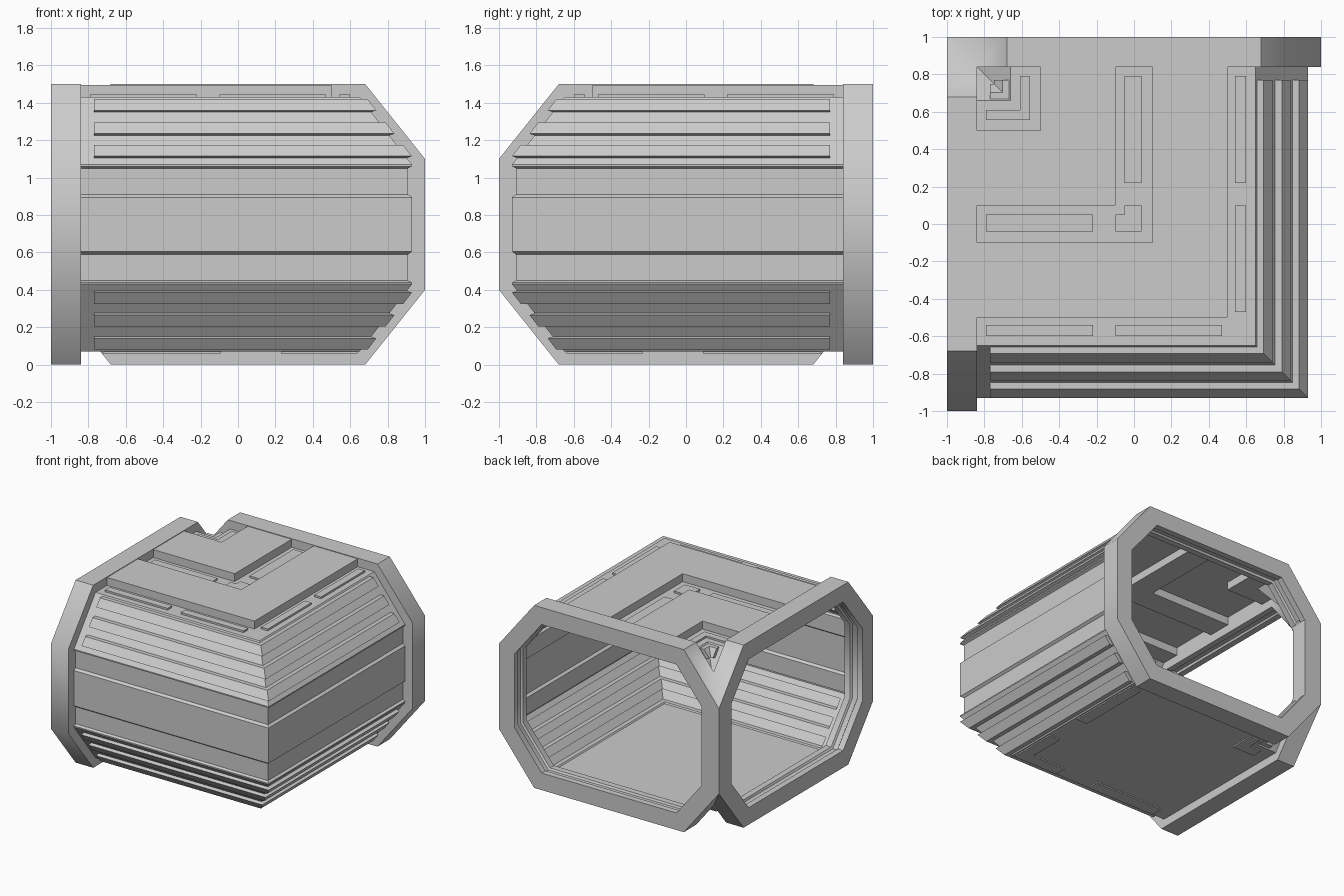
import bpy, bmesh, math

if "Cube" in bpy.data.objects:
    bpy.data.objects.remove(bpy.data.objects["Cube"])


def make_object(name, faces, smooth=None):
    """Build one welded mesh from a list of face point lists."""
    bm = bmesh.new()
    for f in faces:
        bm.faces.new([bm.verts.new(p) for p in f])
    bmesh.ops.remove_doubles(bm, verts=bm.verts, dist=0.0002)
    bmesh.ops.recalc_face_normals(bm, faces=bm.faces)
    me = bpy.data.meshes.new(name)
    bm.to_mesh(me)
    bm.free()
    ob = bpy.data.objects.new(name, me)
    bpy.context.collection.objects.link(ob)
    if smooth:
        bpy.ops.object.select_all(action='DESELECT')
        ob.select_set(True)
        bpy.context.view_layer.objects.active = ob
        bpy.ops.object.shade_smooth_by_angle(angle=math.radians(smooth))
    return ob


def flip(p):
    """Reflect across the corridor's diagonal."""
    return (-p[1], -p[0], p[2])


def both(faces):
    return faces + [[flip(p) for p in f][::-1] for f in faces]


def sweep(profile, start, end=None):
    """Carry a (d, z) profile along the bend; end=None runs to the mitre."""
    out = []
    for (d0, z0), (d1, z1) in zip(profile, profile[1:]):
        e0, e1 = (d0, d1) if end is None else (end, end)
        out.append([(start, -d0, z0), (e0, -d0, z0), (e1, -d1, z1), (start, -d1, z1)])
    return both(out)


def bend_pad(d0, d1, z0, z1, start):
    ring = [(d0, z0), (d1, z0), (d1, z1), (d0, z1)]
    cap = [[(start, -d, z) for d, z in ring]]
    return sweep(ring + ring[:1], start) + both(cap)


def strip_pad(a, b, d0, d1, z0, z1):
    ring = [(d0, z0), (d1, z0), (d1, z1), (d0, z1)]
    caps = [[(s, -d, z) for d, z in ring] for s in (a, b)]
    return sweep(ring + ring[:1], a, b) + both(caps)


END, RIB_END, OUT = -0.84, -0.77, 0.035
RIBS = [(1.42, 1.36), (1.295, 1.235), (1.175, 1.115)]


def base(z):
    return 0.65 + (1.43 - z) * 0.28 / 0.36


def rib_points(z1, z2):
    return [(base(z1), z1), (base(z1) + OUT, z1),
            (base(z2) + OUT, z2), (base(z2 - .01), z2 - .01)]


def upside(profile):
    return [(d, 1.5 - z) for d, z in profile]


# Outer wall: sloping ribbed panels and a stepped middle band
middle = [(.93, 1.07), (.93, 1.06), (.91, 1.05), (.91, .91), (.93, .895), (.93, .75)]
ribbed = [(.65, 1.43)] + [p for r in RIBS for p in rib_points(*r)] + middle
plain = [(.65, 1.43)] + [p for r in RIBS for p in (rib_points(*r)[0], rib_points(*r)[3])] + middle
wall = []
for mod in (lambda p: p, upside):
    wall += sweep(mod(ribbed), RIB_END) + sweep(mod(plain), END, RIB_END)
    for r in RIBS:
        wall += both([[(RIB_END, -d, z) for d, z in mod(rib_points(*r))]])
make_object("outer_wall", wall)

# Inner corner wall with its short ribs
inner = []
slope = [(-.66, 1.43), (END, 1.19)]
rib = [(-d - .01, z) for d, z in rib_points(*RIBS[0])]
for mod in (lambda p: p, upside):
    inner += sweep(mod(slope), END) + sweep(mod(rib), RIB_END)
    inner += both([[(RIB_END, -d, z) for d, z in mod(rib)]])
make_object("inner_corner_wall", inner)

# Ceiling with two raised bent panels, and flat floor
TOP, LOW = 1.495, 1.43
ceiling = [(.65, LOW), (.5, LOW), (.5, TOP), (.1, TOP), (.1, LOW),
           (-.1, LOW), (-.1, TOP), (-.5, TOP), (-.5, LOW), (-.66, LOW)]
make_object("ceiling", sweep(ceiling, END))
make_object("floor", sweep([(.65, .07), (-.66, .07)], END))

# Ceiling light housings
lights = bend_pad(-.05, .04, LOW, 1.445, -.1) + bend_pad(-.61, -.555, LOW, 1.445, -.79)
for a, b, d0, d1 in [(-.79, -.22, -.05, .04), (-.79, -.22, .54, .6), (-.1, .47, .54, .6)]:
    lights += strip_pad(a, b, d0, d1, LOW, 1.445)
# the middle strip is centred on the bend, so its mirrored copy fits both arms
make_object("ceiling_lights", lights)

# Floor trays
trays = bend_pad(.54, .64, .06, .07, .23) + bend_pad(-.62, -.53, .06, .07, -.73)
trays += strip_pad(-.72, -.09, .54, .64, .06, .07)
make_object("floor_trays", trays)


# Octagonal end frames with a groove in the jamb
def octagon(t):
    x0, z0 = .68 - .48 * t, .4 + .35 * t
    q = [(x0, t), (1 - t, z0), (1 - t, 1.5 - z0), (x0, 1.5 - t)]
    return q + [(-y, z) for y, z in reversed(q)]


section = [(-1, 0), (-1, .14), (-.95, .14), (-.94, .125), (-.9, .125),
           (-.89, .14), (END, .14), (END, 0)]
rings = [[(x, y, z) for y, z in octagon(t)] for x, t in section]
frame = []
for i, ra in enumerate(rings):
    rb = rings[(i + 1) % len(rings)]
    for j in range(8):
        k = (j + 1) % 8
        frame.append([ra[j], ra[k], rb[k], rb[j]])
left = make_object("left_frame", frame, 42)
back = make_object("back_frame", [[flip(p) for p in f] for f in frame], 42)

# Join the frames where they share the corner post
union = left.modifiers.new("shared_post", 'BOOLEAN')
union.operation = 'UNION'
union.solver = 'EXACT'
union.object = back
bpy.context.view_layer.objects.active = left
bpy.ops.object.modifier_apply(modifier=union.name)
bpy.data.objects.remove(back)
left.name = "end_frames"
